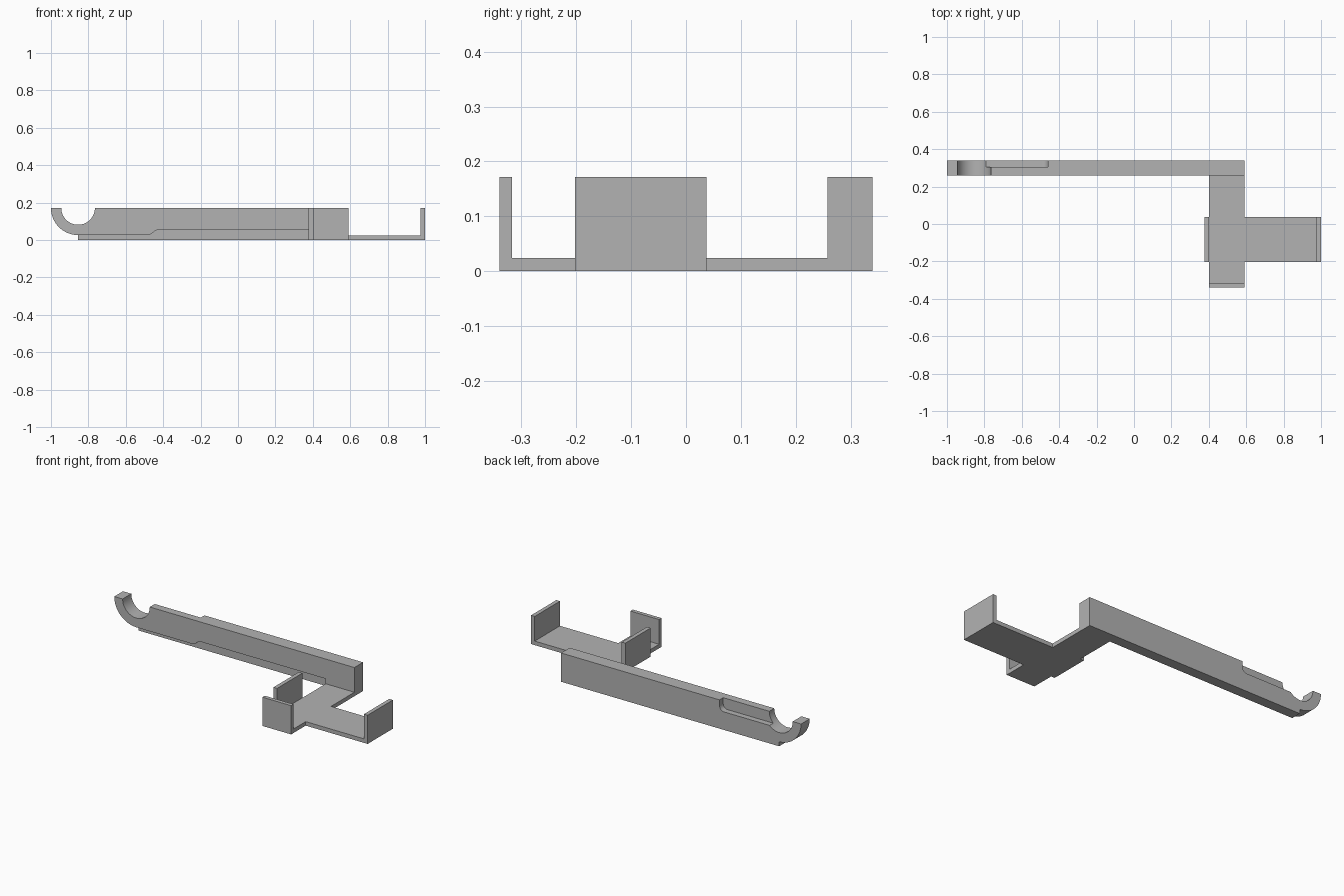
import bpy, bmesh
from math import cos, sin, pi, radians

cube = bpy.data.objects.get("Cube")
if cube:
    bpy.data.objects.remove(cube, do_unlink=True)

TOP = 0.172      # overall height
FLOOR = 0.024    # base plate thickness

grey = bpy.data.materials.new("grey_plastic")
grey.use_nodes = True
grey.diffuse_color = (0.45, 0.45, 0.45, 1)
grey.node_tree.nodes["Principled BSDF"].inputs["Base Color"].default_value = grey.diffuse_color


def arc(cx, cz, r, start, end, steps=24):
    """Points on a circular arc, angles in degrees."""
    angles = [radians(start + (end - start) * i / steps) for i in range(steps + 1)]
    return [(cx + r * cos(a), cz + r * sin(a)) for a in angles]


def prism(name, outline, low, high, axis="y"):
    """Extrude an outline along y (outline in x, z) or along z (outline in x, y)."""
    place = (lambda a, b: (a, low, b)) if axis == "y" else (lambda a, b: (a, b, low))
    bm = bmesh.new()
    face = bm.faces.new([bm.verts.new(place(a, b)) for a, b in outline])
    new = bmesh.ops.extrude_face_region(bm, geom=[face])["geom"]
    shift = (0, high - low, 0) if axis == "y" else (0, 0, high - low)
    bmesh.ops.translate(bm, vec=shift, verts=[v for v in new if isinstance(v, bmesh.types.BMVert)])
    bmesh.ops.recalc_face_normals(bm, faces=bm.faces)
    mesh = bpy.data.meshes.new(name)
    bm.to_mesh(mesh)
    bm.free()
    mesh.materials.append(grey)
    obj = bpy.data.objects.new(name, mesh)
    bpy.context.collection.objects.link(obj)
    return obj


def box(name, x0, x1, y0, y1, z0, z1):
    return prism(name, [(x0, y0), (x1, y0), (x1, y1), (x0, y1)], z0, z1, "z")


def activate(obj):
    bpy.ops.object.select_all(action="DESELECT")
    obj.select_set(True)
    bpy.context.view_layer.objects.active = obj


def cut(obj, cutter):
    cutter.hide_render = True
    mod = obj.modifiers.new("cut", "BOOLEAN")
    mod.operation = "DIFFERENCE"
    mod.solver = "EXACT"
    mod.object = cutter
    activate(obj)
    bpy.ops.object.modifier_apply(modifier=mod.name)
    bpy.data.objects.remove(cutter, do_unlink=True)


# Long arm ending in an open round hook
HOOK_X = -0.855
outline = arc(HOOK_X, TOP, 0.145, 180, 270)
outline += [(HOOK_X, 0), (0.59, 0), (0.59, TOP)]
outline += arc(HOOK_X, TOP, 0.09, 0, -180, 40)
arm = prism("arm_with_hook", outline, 0.258, 0.34)

# Rounded pocket in the back upper edge beside the hook
pocket = [(HOOK_X, 0.3), (HOOK_X, 0.108)]
pocket += arc(-0.49, 0.138, 0.03, -90, 0, 10) + [(-0.46, 0.3)]
cut(arm, prism("pocket_cutter", pocket, 0.305, 0.4))

# Shallow relief along the front lower edge, stepping up with a soft bend
relief = [(-0.86, -0.05), (-0.86, 0.0265)]
relief += [(-0.48 + 0.05 * t / 8, 0.0265 + 0.0275 * (1 - cos(pi * t / 8)) / 2) for t in range(9)]
relief += [(0.4, 0.054), (0.4, -0.05)]
cut(arm, prism("relief_cutter", relief, 0.2, 0.278))
activate(arm)
bpy.ops.object.shade_smooth_by_angle(angle=radians(25))

# Flat base plate: a strip from the arm crossed by a wider side tray
base = [(0.4, -0.34), (0.59, -0.34), (0.59, -0.202), (1, -0.202), (1, 0.037), (0.59, 0.037),
        (0.59, 0.258), (0.4, 0.258), (0.4, 0.037), (0.376, 0.037), (0.376, -0.202), (0.4, -0.202)]
prism("base_plate", base, 0, FLOOR, "z")

# Upright retaining walls
box("front_wall", 0.4, 0.59, -0.34, -0.317, FLOOR, TOP)
for name, x in (("right_wall", 0.376), ("left_wall", 0.976)):
    box(name, x, x + 0.024, -0.202, 0.037, FLOOR, TOP)
